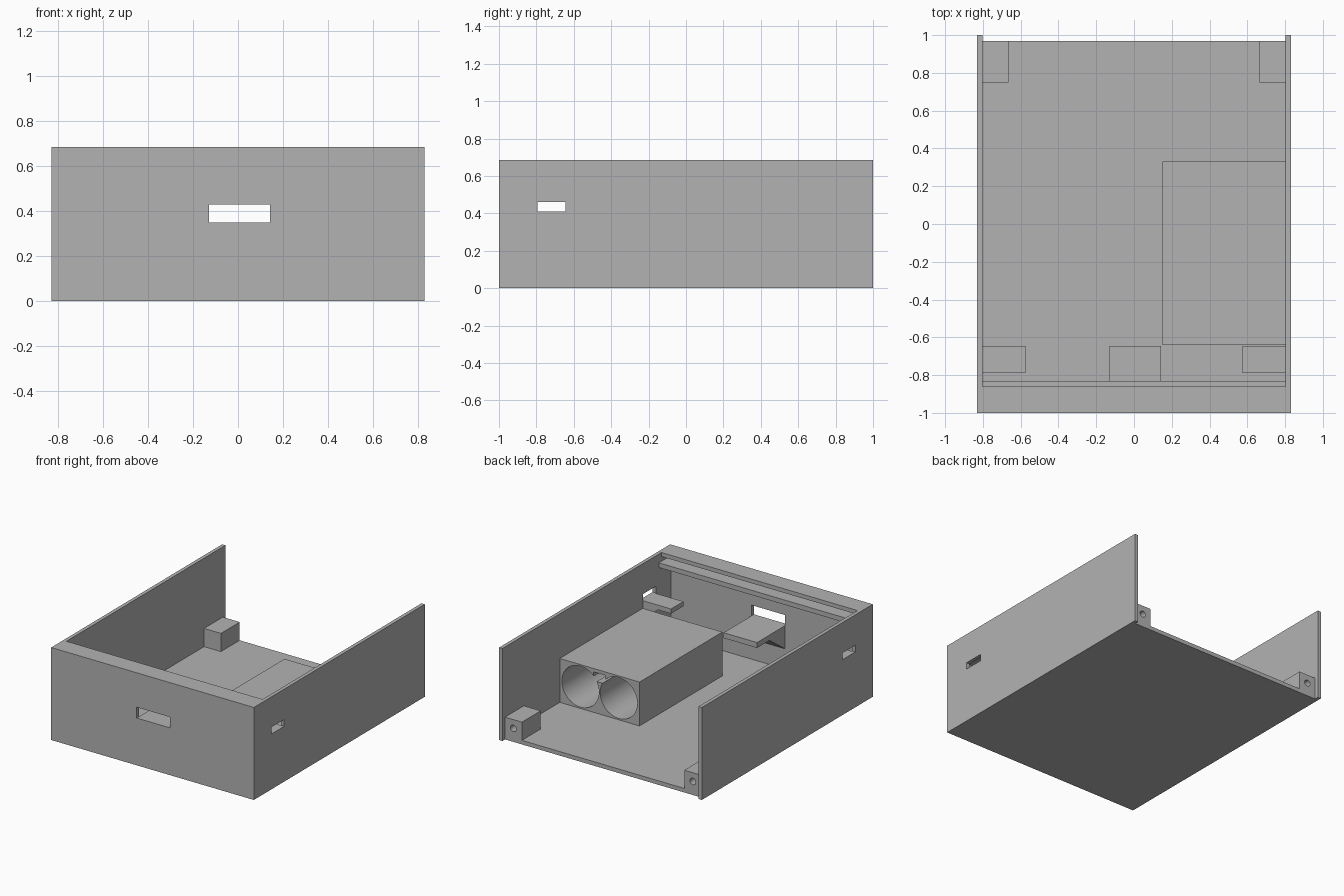
import bpy
import math

if "Cube" in bpy.data.objects:
    bpy.data.objects.remove(bpy.data.objects["Cube"], do_unlink=True)

grey = bpy.data.materials.new("plain_grey")
grey.use_nodes = True
colour = (0.45, 0.45, 0.45, 1)
grey.diffuse_color = colour
grey.node_tree.nodes["Principled BSDF"].inputs["Base Color"].default_value = colour


def make(name, verts, faces):
    mesh = bpy.data.meshes.new(name)
    mesh.from_pydata(verts, [], faces)
    mesh.materials.append(grey)
    obj = bpy.data.objects.new(name, mesh)
    bpy.context.collection.objects.link(obj)
    return obj


def prism(name, profile, place, a, b):
    """Extrude a closed 2D profile from a to b; place maps (p, q, depth) to xyz."""
    n = len(profile)
    verts = [place(p, q, d) for d in (a, b) for p, q in profile]
    faces = [tuple(range(n))[::-1], tuple(range(n, 2 * n))]
    faces += [(i, (i + 1) % n, n + (i + 1) % n, n + i) for i in range(n)]
    obj = make(name, verts, faces)
    bpy.context.view_layer.objects.active = obj
    bpy.ops.object.mode_set(mode='EDIT')
    bpy.ops.mesh.select_all(action='SELECT')
    bpy.ops.mesh.normals_make_consistent(inside=False)
    bpy.ops.object.mode_set(mode='OBJECT')
    return obj


def box(name, x, y, z):
    rect = [(x[0], y[0]), (x[1], y[0]), (x[1], y[1]), (x[0], y[1])]
    return prism(name, rect, lambda p, q, d: (p, q, d), *z)


def rod(name, x, z, radius, y, sides):
    ring = [(x + radius * math.cos(math.tau * i / sides),
             z + radius * math.sin(math.tau * i / sides)) for i in range(sides)]
    return prism(name, ring, lambda p, q, d: (p, d, q), *y)


def cut(obj, cutter):
    mod = obj.modifiers.new("cut", 'BOOLEAN')
    mod.operation = 'DIFFERENCE'
    mod.solver = 'EXACT'
    mod.object = cutter
    bpy.context.view_layer.objects.active = obj
    bpy.ops.object.modifier_apply(modifier=mod.name)
    bpy.data.objects.remove(cutter, do_unlink=True)


def smooth(obj):
    bpy.ops.object.select_all(action='DESELECT')
    obj.select_set(True)
    bpy.context.view_layer.objects.active = obj
    bpy.ops.object.shade_smooth_by_angle(angle=math.radians(30))


W, INNER, TOP, FLOOR = 0.83, 0.803, 0.685, 0.03

# Floor plate and front wall with its window
box("floor", (-INNER, INNER), (-0.97, 0.97), (0, FLOOR))
front = box("front_wall", (-INNER, INNER), (-1, -0.97), (0, TOP))
cut(front, box("cutter", (-0.13, 0.143), (-1.1, -0.9), (0.35, 0.43)))

# Two rails forming the lid groove behind the front wall
box("upper_lid_rail", (-INNER, INNER), (-0.97, -0.86), (0.655, TOP))
box("lower_lid_rail", (-INNER, INNER), (-0.97, -0.83), (0.585, 0.62))

# Shelf and wedge bracket behind the front window
shelf_x = (-0.13, 0.143)
box("front_shelf", shelf_x, (-0.97, -0.645), (0.31, 0.35))
prism("front_shelf_bracket", [(-0.97, 0.31), (-0.79, 0.31), (-0.97, 0.18)],
      lambda p, q, d: (d, p, q), *shelf_x)

for side, s in (("left", 1), ("right", -1)):
    def span(a, b):
        return tuple(sorted((s * a, s * b)))

    # Side wall with a small slot
    wall = box(side + "_wall", span(INNER, W), (-1, 1), (0, TOP))
    cut(wall, box("cutter", span(0.7, 0.9), (-0.795, -0.645), (0.41, 0.46)))

    # Shelf and wedge bracket under the slot
    shelf_y = (-0.79, -0.645)
    box(side + "_shelf", span(0.575, INNER), shelf_y, (0.375, 0.41))
    prism(side + "_shelf_bracket", [(INNER, 0.375), (0.68, 0.375), (INNER, 0.28)],
          lambda p, q, d: (s * p, d, q), *shelf_y)

    # Rear corner post with a screw hole
    post = box(side + "_rear_post", span(0.665, INNER), (0.75, 0.97), (FLOOR, 0.165))
    cut(post, rod("cutter", s * 0.735, 0.10, 0.024, (0.82, 1.0), 24))
    smooth(post)

# Twin battery holder with round bores and a wire notch between them
holder = box("battery_holder", (0.15, INNER), (-0.64, 0.33), (FLOOR, 0.355))
for x in (0.32, 0.634):
    cut(holder, rod("cutter", x, 0.192, 0.152, (-0.61, 0.4), 64))
cut(holder, box("cutter", (0.43, 0.525), (0.2, 0.4), (0.265, 0.33)))
smooth(holder)
